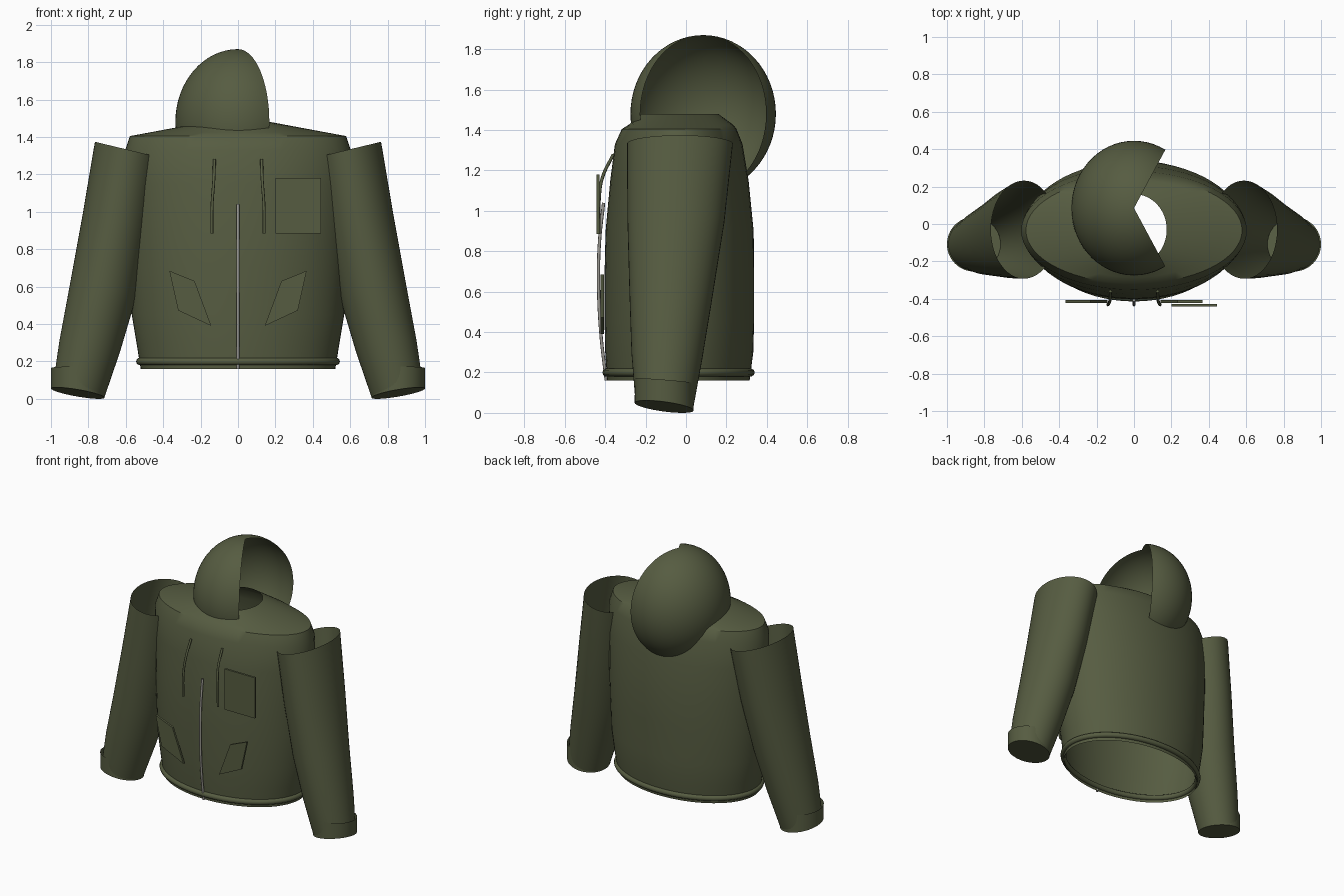
import bpy, bmesh
from math import sin, cos, pi, radians
from mathutils import Vector

cube = bpy.data.objects.get("Cube")
if cube:
    bpy.data.objects.remove(cube, do_unlink=True)


def material(name, color):
    m = bpy.data.materials.new(name)
    m.use_nodes = True
    m.diffuse_color = (*color, 1)
    m.node_tree.nodes["Principled BSDF"].inputs["Base Color"].default_value = (*color, 1)
    return m


OLIVE = material("olive cloth", (0.093, 0.107, 0.053))
GREY = material("grey metal", (0.33, 0.32, 0.29))


def finish(name, bm, mat, smooth=True):
    bmesh.ops.recalc_face_normals(bm, faces=bm.faces)
    mesh = bpy.data.meshes.new(name)
    bm.to_mesh(mesh)
    bm.free()
    mesh.materials.append(mat)
    ob = bpy.data.objects.new(name, mesh)
    bpy.context.collection.objects.link(ob)
    if smooth:
        bpy.ops.object.select_all(action="DESELECT")
        ob.select_set(True)
        bpy.context.view_layer.objects.active = ob
        bpy.ops.object.shade_smooth_by_angle(angle=radians(40))
    return ob


def bridge(bm, rows, closed=True):
    n = len(rows[0])
    for a, b in zip(rows, rows[1:]):
        for i in range(n if closed else n - 1):
            j = (i + 1) % n
            bm.faces.new((a[i], a[j], b[j], b[i]))


def loft(name, rings, side=1, cap=False, n=48):
    """Skin elliptical rings: centre x, y, z, radii x, y and slopes of the ring plane."""
    bm = bmesh.new()
    rows = []
    for cx, cy, cz, rx, ry, tx, ty in rings:
        row = []
        for i in range(n):
            dx, dy = rx * cos(2 * pi * i / n), ry * sin(2 * pi * i / n)
            row.append(bm.verts.new((side * (cx + dx), cy + dy, cz + tx * dx + ty * dy)))
        rows.append(row)
    bridge(bm, rows)
    if cap:
        bm.faces.new(rows[-1])
    return finish(name, bm, OLIVE)


def tube(name, points, radius, mat):
    curve = bpy.data.curves.new(name, "CURVE")
    curve.dimensions = "3D"
    curve.bevel_depth = radius
    curve.bevel_resolution = 2
    curve.use_fill_caps = True
    spline = curve.splines.new("BEZIER")
    spline.bezier_points.add(len(points) - 1)
    for bp, p in zip(spline.bezier_points, points):
        bp.co = p
        bp.handle_left_type = bp.handle_right_type = "AUTO"
    curve.materials.append(mat)
    ob = bpy.data.objects.new(name, curve)
    bpy.context.collection.objects.link(ob)
    return ob


def plate(name, outline, y, depth, side=1):
    bm = bmesh.new()
    face = bm.faces.new([bm.verts.new((side * x, y, z)) for x, z in outline])
    new = bmesh.ops.extrude_face_region(bm, geom=[face])["geom"]
    bmesh.ops.translate(bm, vec=(0, depth, 0),
                        verts=[v for v in new if isinstance(v, bmesh.types.BMVert)])
    return finish(name, bm, OLIVE, smooth=False)


# Body: open at the hem and the neck (z, half width, front y, back y)
profile = [
    (0.16, 0.52, -0.39, 0.315), (0.3, 0.543, -0.40, 0.333), (0.45, 0.568, -0.403, 0.337),
    (0.7, 0.58, -0.403, 0.337), (0.9, 0.588, -0.398, 0.335), (1.15, 0.6, -0.375, 0.31),
    (1.33, 0.603, -0.352, 0.28), (1.405, 0.578, -0.318, 0.25), (1.425, 0.47, -0.285, 0.235),
    (1.48, 0.175, -0.22, 0.16),
]
loft("jacket_body", [(0, (f + b) / 2, z, w, (b - f) / 2, 0, 0) for z, w, f, b in profile], n=64)

# Hem: rounded band swept around the body
bm = bmesh.new()
rows = []
for i in range(65):
    a = 2 * pi * (i % 64) / 64
    if i == 64:
        rows.append(rows[0])
        break
    rows.append([bm.verts.new(((0.525 + 0.02 * cos(t)) * cos(a),
                               -0.037 + (0.357 + 0.02 * cos(t)) * sin(a),
                               0.2 + 0.02 * sin(t)))
                 for t in (2 * pi * k / 10 for k in range(10))])
bridge(bm, rows)
finish("hem_band", bm, OLIVE)

# Sleeves and cuffs: open at the shoulder, closed at the wrist
sleeve = [
    (0.588, -0.03, 1.332, 0.177, 0.262, 0.24, 0),
    (0.651, -0.05, 0.95, 0.179, 0.24, 0.22, -0.03),
    (0.721, -0.075, 0.58, 0.177, 0.205, 0.2, -0.07),
    (0.793, -0.095, 0.28, 0.162, 0.175, 0.18, -0.1),
    (0.853, -0.108, 0.032, 0.139, 0.142, 0.17, -0.13),
]
cuff = [
    (0.857, -0.108, 0.16, 0.143, 0.145, 0.03, -0.08),
    (0.856, -0.108, 0.031, 0.143, 0.146, 0.17, -0.13),
]
for label, s in (("left", 1), ("right", -1)):
    loft(label + "_sleeve", sleeve, s, cap=True)
    loft(label + "_cuff", cuff, s, cap=True)

    # Slanted hand pockets
    plate(label + "_hand_pocket",
          [(0.367, 0.685), (0.232, 0.63), (0.143, 0.39), (0.32, 0.473)], -0.422, 0.015, s)

    # Drawstrings hanging from the collar
    tube(label + "_drawstring",
         [(s * 0.126, -0.36, 1.28), (s * 0.13, -0.415, 1.16),
          (s * 0.138, -0.43, 1.05), (s * 0.14, -0.43, 0.885)], 0.008, OLIVE)

# Chest pocket
plate("chest_pocket", [(0.2, 0.885), (0.445, 0.885), (0.445, 1.18), (0.2, 1.18)], -0.442, 0.015)

# Hood: ellipsoid shell with a wedge left open on the left side
bm = bmesh.new()
rows = []
for i in range(1, 32):
    t = pi * i / 32
    rows.append([bm.verts.new((0.335 * sin(t) * cos(a), 0.085 + 0.36 * sin(t) * sin(a),
                               1.48 + 0.39 * cos(t)))
                 for a in (pi / 3 + 4 * pi / 3 * k / 40 for k in range(41))])
bridge(bm, rows, closed=False)
for row, z in ((rows[0], 1.87), (rows[-1], 1.09)):
    pole = bm.verts.new(Vector((0, 0.085, z)))
    for p, q in zip(row, row[1:]):
        bm.faces.new((p, q, pole))
finish("hood", bm, OLIVE)

# Zip
tube("zip", [(0, -0.395, 0.16), (0, -0.422, 0.4), (0, -0.433, 0.65),
             (0, -0.428, 0.85), (0, -0.408, 1.04)], 0.008, GREY)
